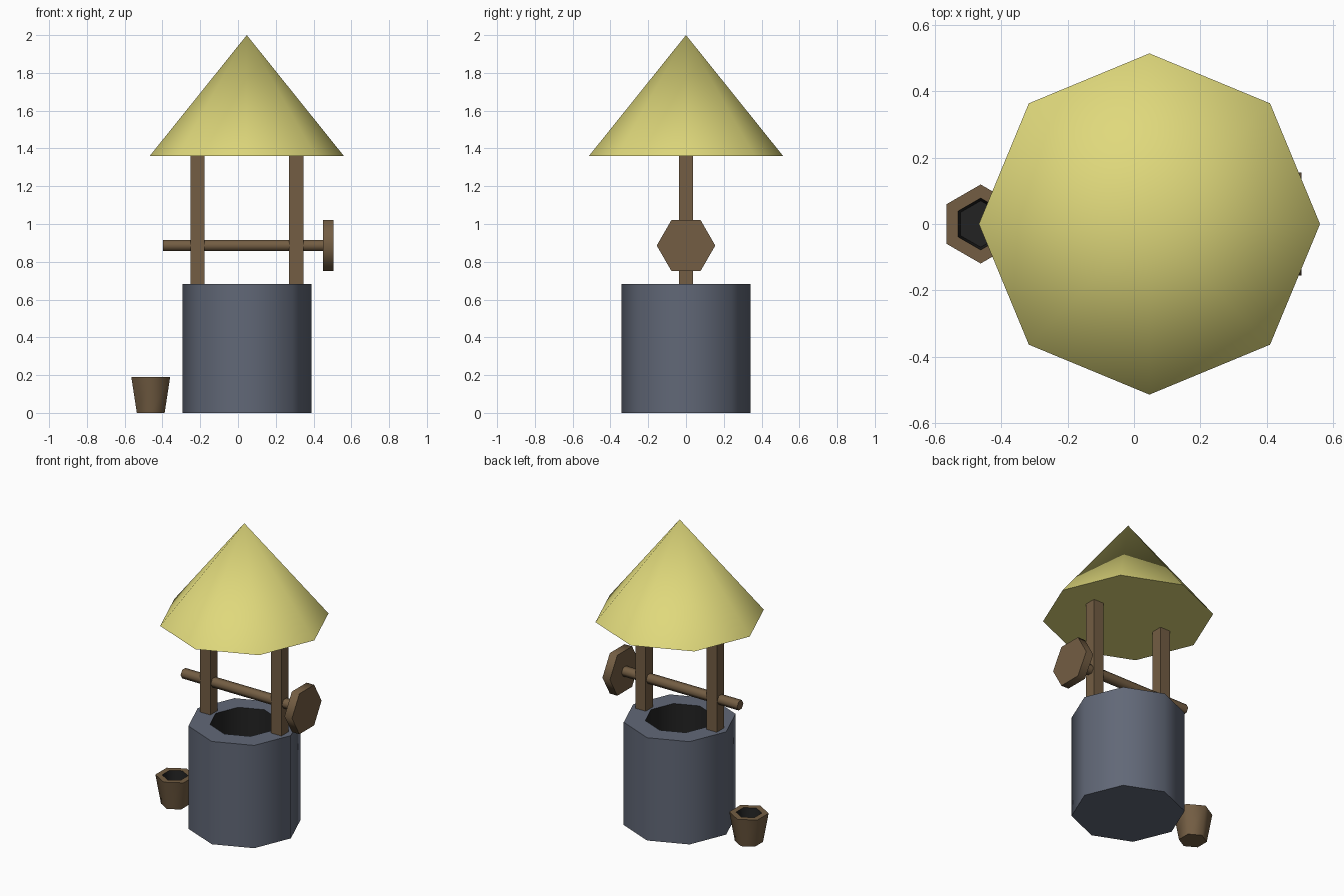
import bpy, bmesh, math
from mathutils import Matrix

if "Cube" in bpy.data.objects:
    bpy.data.objects.remove(bpy.data.objects["Cube"])

CX = 0.0465          # axis of the well and roof
AXLE_Z = 0.886


def material(name, rgb):
    m = bpy.data.materials.new(name)
    m.diffuse_color = (*rgb, 1)
    m.use_nodes = True
    m.node_tree.nodes["Principled BSDF"].inputs["Base Color"].default_value = m.diffuse_color
    return m


straw = material("straw yellow", (0.74, 0.69, 0.20))
wood = material("brown wood", (0.172, 0.110, 0.056))
stone = material("grey stone", (0.120, 0.138, 0.185))
dark = material("dark inside", (0.016, 0.016, 0.016))


def lathe(name, profile, sides, mats, location, phase=0.0, turn=None, inner_from=None):
    """Spin an (r, z) profile into a low-poly solid; r = 0 ends in a point.
    Strips from index inner_from onward, and the end cap, use the second material."""
    bm = bmesh.new()
    rings = []
    for r, z in profile:
        n = sides if r > 0 else 1
        rings.append([bm.verts.new((r * math.cos(phase + math.tau * i / sides),
                                    r * math.sin(phase + math.tau * i / sides), z))
                      for i in range(n)])
    bm.faces.new(rings[0][::-1])
    for k, (a, b) in enumerate(zip(rings, rings[1:])):
        inner = inner_from is not None and k >= inner_from
        for i in range(sides):
            j = (i + 1) % sides
            if len(b) == 1:
                f = bm.faces.new((a[i], a[j], b[0]))
            else:
                f = bm.faces.new((a[i], a[j], b[j], b[i]))
            f.material_index = int(inner)
    if len(rings[-1]) > 1:
        f = bm.faces.new(rings[-1])
        f.material_index = int(inner_from is not None)
    if turn:
        bmesh.ops.transform(bm, matrix=turn, verts=bm.verts)
    bmesh.ops.recalc_face_normals(bm, faces=bm.faces)
    me = bpy.data.meshes.new(name)
    bm.to_mesh(me)
    bm.free()
    for m in mats:
        me.materials.append(m)
    ob = bpy.data.objects.new(name, me)
    ob.location = location
    bpy.context.collection.objects.link(ob)
    bpy.ops.object.select_all(action='DESELECT')
    ob.select_set(True)
    bpy.context.view_layer.objects.active = ob
    bpy.ops.object.shade_smooth_by_angle(angle=math.radians(65))
    return ob


def box(name, center, size, mat):
    bpy.ops.mesh.primitive_cube_add(size=1, location=center)
    ob = bpy.context.object
    ob.name = name
    ob.scale = size
    ob.data.materials.append(mat)
    return ob


# Stone well wall with a dark shaft
lathe("well_wall", [(0.3415, 0), (0.3415, 0.682), (0.21, 0.682), (0.21, 0.38)],
      8, [stone, dark], (CX, 0, 0), inner_from=2)

# Pointed roof
lathe("roof", [(0.514, 1.36), (0, 2.0)], 8, [straw], (CX, 0, 0))

# Two posts carrying the roof
for side, label in ((-1, "left"), (1, "right")):
    box(label + "_post", (CX + side * 0.261, 0, 1.021), (0.076, 0.076, 0.678), wood)

# Axle and crank wheel, lying along x with corners pointing along y
along_x = Matrix.Rotation(math.pi / 2, 4, 'Y')
lathe("axle", [(0.033, -0.398), (0.033, 0.452)], 6, [wood],
      (0, 0, AXLE_Z), math.pi / 2, along_x)
lathe("crank_wheel", [(0.155, 0.450), (0.155, 0.505)], 6, [wood],
      (0, 0, AXLE_Z), math.pi / 2, along_x)

# Bucket standing beside the well
lathe("bucket", [(0.085, 0), (0.119, 0.191), (0.078, 0.191), (0.070, 0.11)],
      6, [wood, dark], (-0.462, 0, 0), math.pi / 2, inner_from=2)
